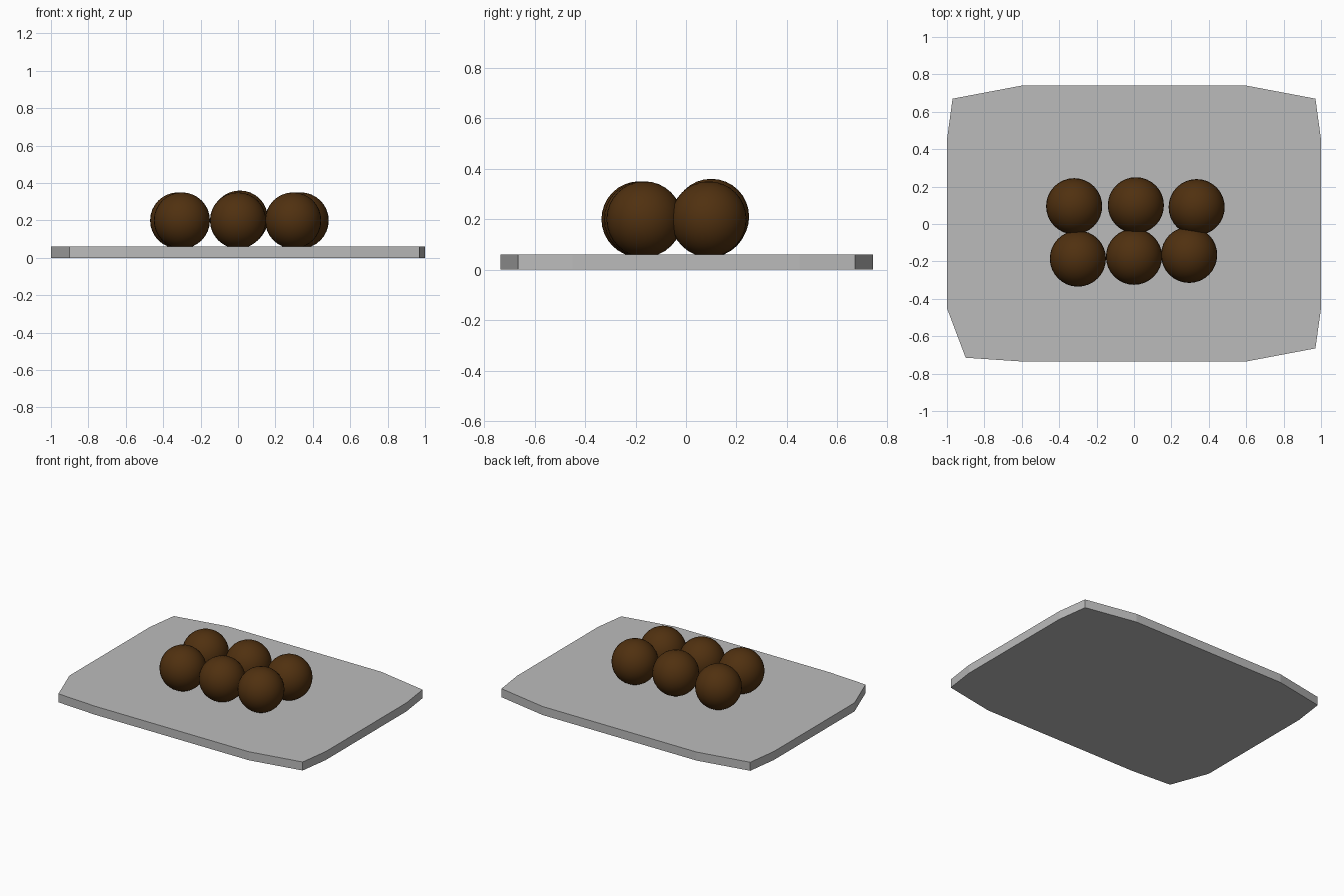
import bpy
import bmesh

cube = bpy.data.objects.get("Cube")
if cube:
    bpy.data.objects.remove(cube, do_unlink=True)


def make_material(name, rgb):
    mat = bpy.data.materials.new(name)
    mat.use_nodes = True
    color = (*rgb, 1)
    mat.diffuse_color = color
    mat.node_tree.nodes["Principled BSDF"].inputs["Base Color"].default_value = color
    return mat


grey = make_material("plate grey", (0.5, 0.5, 0.5))
brown = make_material("dark brown", (0.08, 0.03, 0.005))

# Plate: irregular twelve-sided slab, one front corner cut deeper
THICKNESS = 0.06
outline = [(-0.6, -0.735), (0.6, -0.735), (0.97, -0.665), (1, -0.45),
           (1, 0.45), (0.97, 0.67), (0.6, 0.74), (-0.6, 0.74),
           (-0.97, 0.67), (-1, 0.45), (-1, -0.45), (-0.9, -0.715)]
bm = bmesh.new()
base = bm.faces.new([bm.verts.new((x, y, 0)) for x, y in outline])
top = bmesh.ops.extrude_face_region(bm, geom=[base])["geom"]
bmesh.ops.translate(bm, vec=(0, 0, THICKNESS),
                    verts=[v for v in top if isinstance(v, bmesh.types.BMVert)])
bmesh.ops.recalc_face_normals(bm, faces=bm.faces)
mesh = bpy.data.meshes.new("plate")
bm.to_mesh(mesh)
bm.free()
mesh.materials.append(grey)
plate = bpy.data.objects.new("plate", mesh)
bpy.context.collection.objects.link(plate)

# Balls: two slightly uneven rows of three
RADIUS = 0.15
balls = {
    "front_right_ball": (-0.30, -0.185, 0.20),
    "front_middle_ball": (0.0, -0.175, 0.20),
    "front_left_ball": (0.295, -0.165, 0.20),
    "back_right_ball": (-0.32, 0.095, 0.20),
    "back_middle_ball": (0.01, 0.1, 0.21),
    "back_left_ball": (0.335, 0.09, 0.20),
}
for name, location in balls.items():
    bpy.ops.mesh.primitive_uv_sphere_add(segments=32, ring_count=16,
                                         radius=RADIUS, location=location)
    ball = bpy.context.object
    ball.name = name
    ball.data.materials.append(brown)
    bpy.ops.object.shade_smooth()
